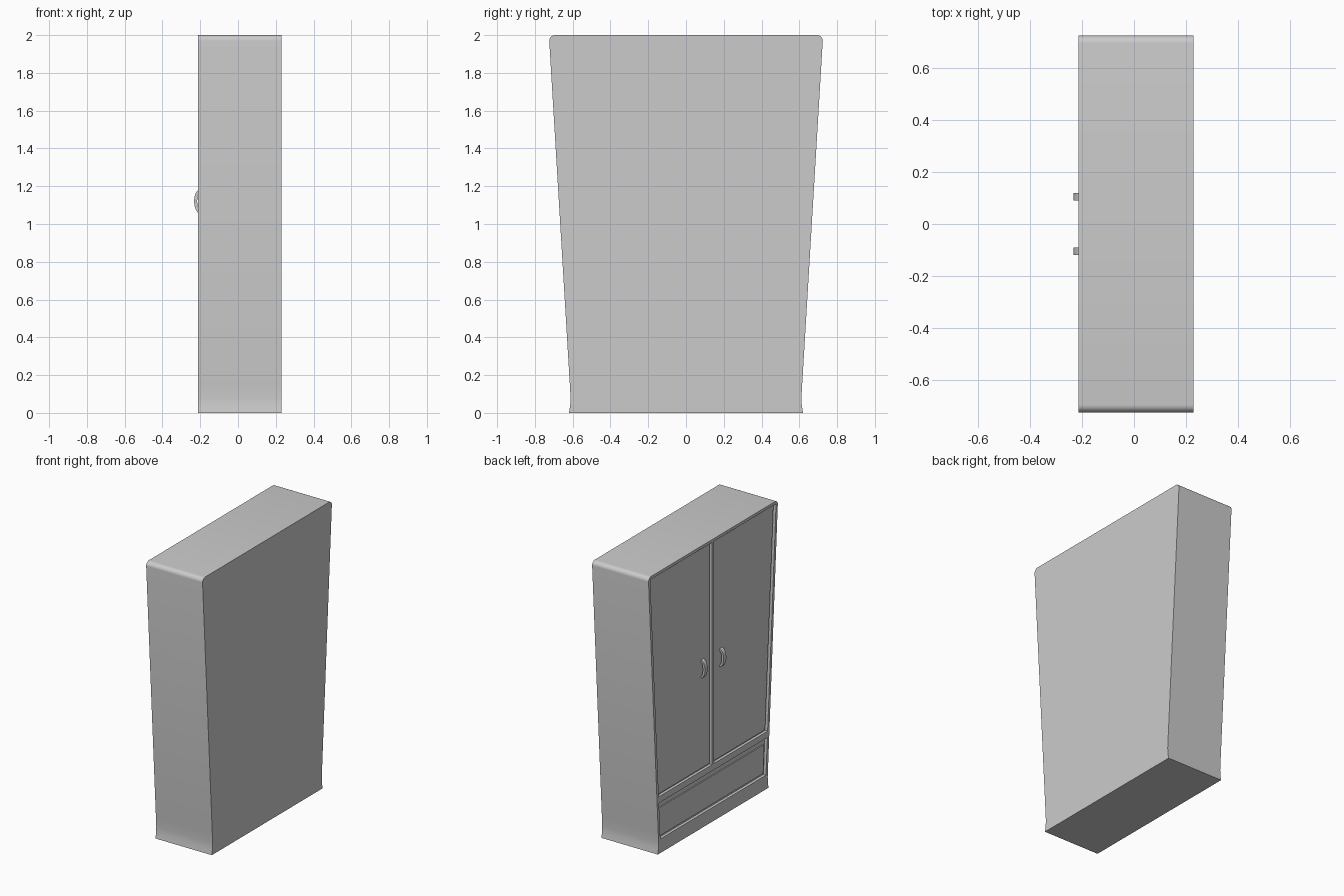
import bpy, bmesh, math

if "Cube" in bpy.data.objects:
    bpy.data.objects.remove(bpy.data.objects["Cube"])

FRONT, BACK = -0.213, 0.229      # the doors face -x
RECESS = -0.193                  # floor of the recesses
DOOR = -0.201                    # face of doors and drawer


def half_width(z):
    return 0.61 + (z - 0.08) * 0.0602


def prism(name, pts, a, b, axis="x"):
    """Extrude a 2D outline along x (points y,z) or along y (points x,z)."""
    bm = bmesh.new()
    rings = []
    for t in (a, b):
        rings.append([bm.verts.new((t, p, q) if axis == "x" else (p, t, q)) for p, q in pts])
    n = len(pts)
    bm.faces.new(rings[0])
    bm.faces.new(rings[1])
    for i in range(n):
        j = (i + 1) % n
        bm.faces.new((rings[0][i], rings[0][j], rings[1][j], rings[1][i]))
    bmesh.ops.recalc_face_normals(bm, faces=bm.faces)
    me = bpy.data.meshes.new(name)
    bm.to_mesh(me)
    bm.free()
    ob = bpy.data.objects.new(name, me)
    bpy.context.collection.objects.link(ob)
    return ob


def smooth(ob):
    bpy.ops.object.select_all(action="DESELECT")
    ob.select_set(True)
    bpy.context.view_layer.objects.active = ob
    bpy.ops.object.shade_smooth_by_angle(angle=math.radians(30))


def panel(side, z0, z1, inner, margin):
    """Four-sided outline following the tapered flank."""
    return [(side * inner, z0), (side * (half_width(z0) - margin), z0),
            (side * (half_width(z1) - margin), z1), (side * inner, z1)]


def drawer_outline(z0, z1, margin):
    a, b = half_width(z0) - margin, half_width(z1) - margin
    return [(-a, z0), (a, z0), (b, z1), (-b, z1)]


# carcass: tapered outline, flared foot, rounded top corners
R = 0.03
right = [(0.62, 0), (0.613, 0.04), (0.611, 0.08), (0.615, 0.15)]
for i in range(7):
    t = math.radians(90 * i / 6)
    right.append((0.724 - R + R * math.cos(t), 2 - R + R * math.sin(t)))
outline = right + [(-y, z) for y, z in reversed(right)]
carcass = prism("carcass", outline, FRONT, BACK)

# recesses for the two doors and the drawer
cutters = [prism("door_recess", panel(s, 0.405, 1.98, 0.012, 0.02), FRONT - 0.1, RECESS)
           for s in (-1, 1)]
cutters.append(prism("drawer_recess", drawer_outline(0.10, 0.36, 0.02), FRONT - 0.1, RECESS))
for c in cutters:
    m = carcass.modifiers.new("recess", "BOOLEAN")
    m.operation = "DIFFERENCE"
    m.solver = "EXACT"
    m.object = c
bpy.context.view_layer.objects.active = carcass
for m in list(carcass.modifiers):
    bpy.ops.object.modifier_apply(modifier=m.name)
for c in cutters:
    bpy.data.objects.remove(c)
smooth(carcass)

# doors with crescent handles
for s, label in ((-1, "right"), (1, "left")):
    prism(label + "_door", panel(s, 0.416, 1.97, 0.024, 0.032), DOOR, RECESS + 0.002)
    arc = []
    for i in range(13):
        t = math.pi * i / 12
        arc.append((DOOR + 0.003 - 0.0345 * math.sin(t), 1.12 + 0.065 * math.cos(t)))
    for i in range(13):
        t = math.pi * (1 - i / 12)
        arc.append((DOOR + 0.003 - 0.018 * math.sin(t), 1.12 + 0.052 * math.cos(t)))
    smooth(prism(label + "_handle", arc, s * 0.09, s * 0.12, "y"))

# drawer front with a grip gap above it
prism("drawer_front", drawer_outline(0.115, 0.315, 0.035), DOOR, RECESS + 0.002)
